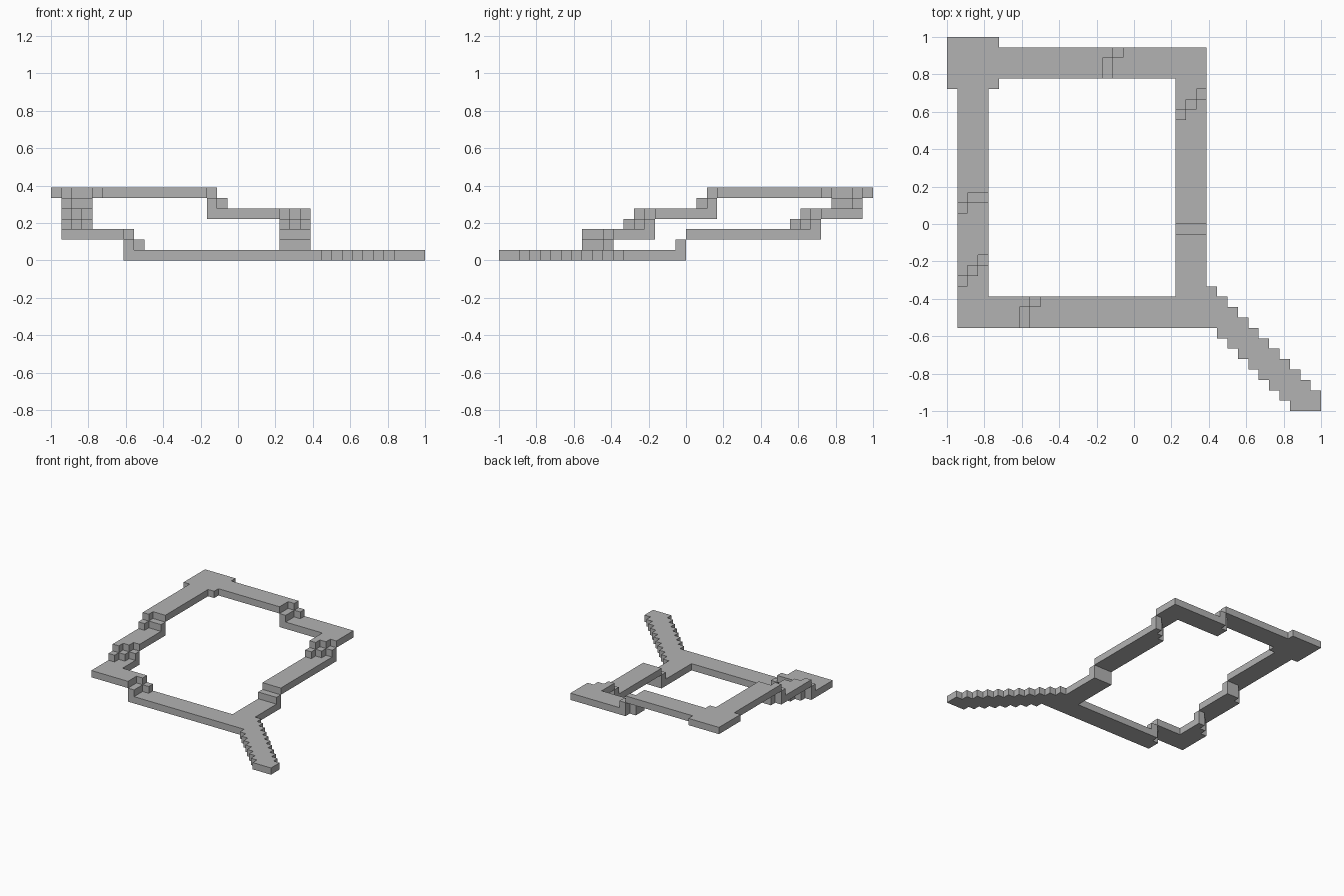
import bpy, bmesh, math

if "Cube" in bpy.data.objects:
    bpy.data.objects.remove(bpy.data.objects["Cube"])

U = 1 / 18          # one block; the model is 36 x 36 x 7 blocks

grey = bpy.data.materials.new("grey")
grey.diffuse_color = (0.45, 0.45, 0.45, 1)
grey.use_nodes = True
grey.node_tree.nodes["Principled BSDF"].inputs["Base Color"].default_value = grey.diffuse_color


def bar(lanes, start, end, levels, steps, along_x):
    """Three-block-wide bar, one block thick, that steps between levels.
    steps: for each level change, the riser position in each lane."""
    cells = set()
    for n, lane in enumerate(lanes):
        def put(p, k):
            cells.add((p, lane, k) if along_x else (lane, p, k))
        lo = start
        for m, k in enumerate(levels):
            rising = m < len(steps) and levels[m + 1] > k
            hi = end
            if m < len(steps):
                riser = steps[m][n]
                put(riser, (k + levels[m + 1]) // 2)
                hi = riser + 1 if rising else riser   # lower slab carries the riser
            for p in range(lo, hi):
                put(p, k)
            lo = hi
    return cells


parts = {
    # corner pad at the highest corner
    "corner_pad": {(i, j, 6) for i in range(5) for j in range(31, 36)},
    # four stepped sides of the ring
    "front_bar": bar(range(8, 11), 1, 25, [2, 0], [(7, 7, 8)], True),
    "back_bar": bar(range(32, 35), 1, 25, [6, 4], [(15, 15, 16)], True),
    "left_bar": bar(range(1, 4), 8, 35, [2, 4, 6],
                    [(12, 13, 14), (19, 20, 20)], False),
    "right_bar": bar(range(22, 25), 8, 35, [0, 2, 4],
                     [(17, 17, 17), (28, 29, 30)], False),
    # diagonal tail
    "tail": {(i, j, 0) for i in range(25, 36)
             for j in range(max(0, 33 - i), 37 - i)},
}

solid = set().union(*parts.values())
claimed = set()


def build(name, cells):
    """Outer skin of a group of blocks, with flat regions merged."""
    bm = bmesh.new()
    for c in cells:
        for axis in range(3):
            for side in (0, 1):
                near = list(c)
                near[axis] += 2 * side - 1
                if tuple(near) in solid:
                    continue
                a, b = (axis + 1) % 3, (axis + 2) % 3
                quad = []
                for da, db in ((0, 0), (1, 0), (1, 1), (0, 1)):
                    p = list(c)
                    p[axis] += side
                    p[a] += da
                    p[b] += db
                    quad.append(bm.verts.new((p[0] * U - 1, p[1] * U - 1, p[2] * U)))
                bm.faces.new(quad if side else quad[::-1])
    bmesh.ops.remove_doubles(bm, verts=bm.verts, dist=U / 100)
    bmesh.ops.dissolve_limit(bm, angle_limit=math.radians(1),
                             verts=bm.verts, edges=bm.edges)
    mesh = bpy.data.meshes.new(name)
    bm.to_mesh(mesh)
    bm.free()
    mesh.materials.append(grey)
    bpy.context.collection.objects.link(bpy.data.objects.new(name, mesh))


for name, cells in parts.items():
    build(name, cells - claimed)
    claimed |= cells
